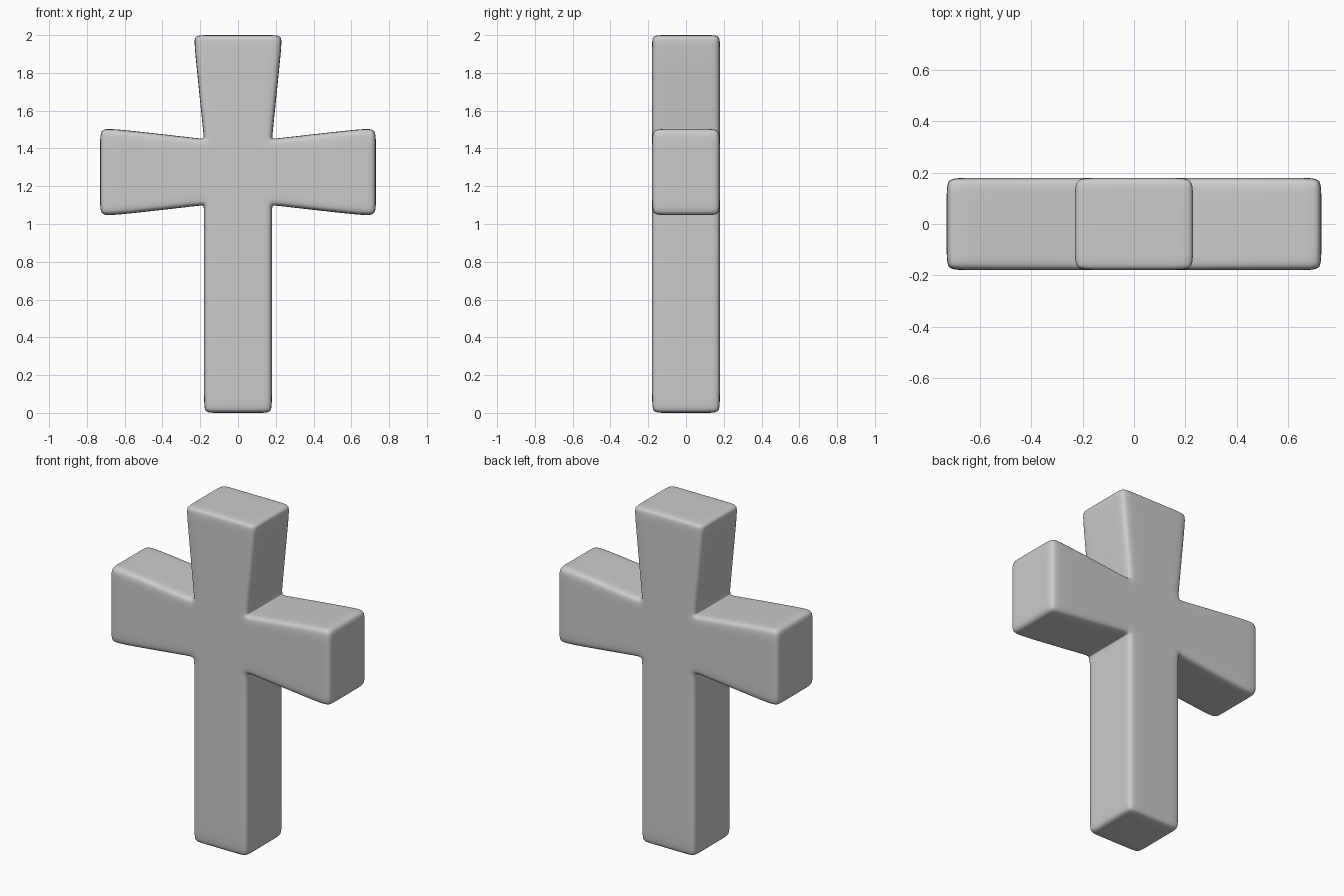
import bpy, bmesh

if "Cube" in bpy.data.objects:
    bpy.data.objects.remove(bpy.data.objects["Cube"])

# Control cage grid lines (last pairs are support loops that set edge roundness)
XS = [-.73, -.66, -.205, -.18, -.12, .12, .18, .205, .66, .73]
YS = [-.18, -.115, .115, .18]
ZS = [0, .07, 1.075, 1.10, 1.155, 1.395, 1.45, 1.475, 1.955, 2.0]
MID_Z = 1.275


def ramp(v, a, b):
    return max(0, min(1, (v - a) / (b - a)))


def flare(x, y, z):
    # arms and head widen toward their ends
    zz = MID_Z + (z - MID_Z) * (1 + .315 * ramp(abs(x), .18, .66))
    xx = x * (1 + .29 * ramp(z, 1.45, 1.955))
    return xx, y, zz


# Collect outer faces of the filled grid cells
faces = {}
for i in range(len(XS) - 1):
    for k in range(len(ZS) - 1):
        in_post = 3 <= i <= 5
        in_arms = 3 <= k <= 5
        if not (in_post or in_arms):
            continue
        for j in range(len(YS) - 1):
            I, J, K = i + 1, j + 1, k + 1
            for q in (
                [(i, j, k), (i, j, K), (i, J, K), (i, J, k)],
                [(I, j, k), (I, J, k), (I, J, K), (I, j, K)],
                [(i, j, k), (I, j, k), (I, j, K), (i, j, K)],
                [(i, J, k), (i, J, K), (I, J, K), (I, J, k)],
                [(i, j, k), (i, J, k), (I, J, k), (I, j, k)],
                [(i, j, K), (I, j, K), (I, J, K), (i, J, K)],
            ):
                key = frozenset(q)
                if key in faces:
                    del faces[key]      # shared inner wall
                else:
                    faces[key] = q

# Cross body
bm = bmesh.new()
verts = {}
for q in faces.values():
    for c in q:
        if c not in verts:
            verts[c] = bm.verts.new(flare(XS[c[0]], YS[c[1]], ZS[c[2]]))
    bm.faces.new([verts[c] for c in q]).smooth = True
bmesh.ops.recalc_face_normals(bm, faces=bm.faces)
mesh = bpy.data.meshes.new("stone_cross")
bm.to_mesh(mesh)
bm.free()
cross = bpy.data.objects.new("stone_cross", mesh)
bpy.context.collection.objects.link(cross)

# Soft rounded edges
sub = cross.modifiers.new("rounding", 'SUBSURF')
sub.levels = sub.render_levels = 3
